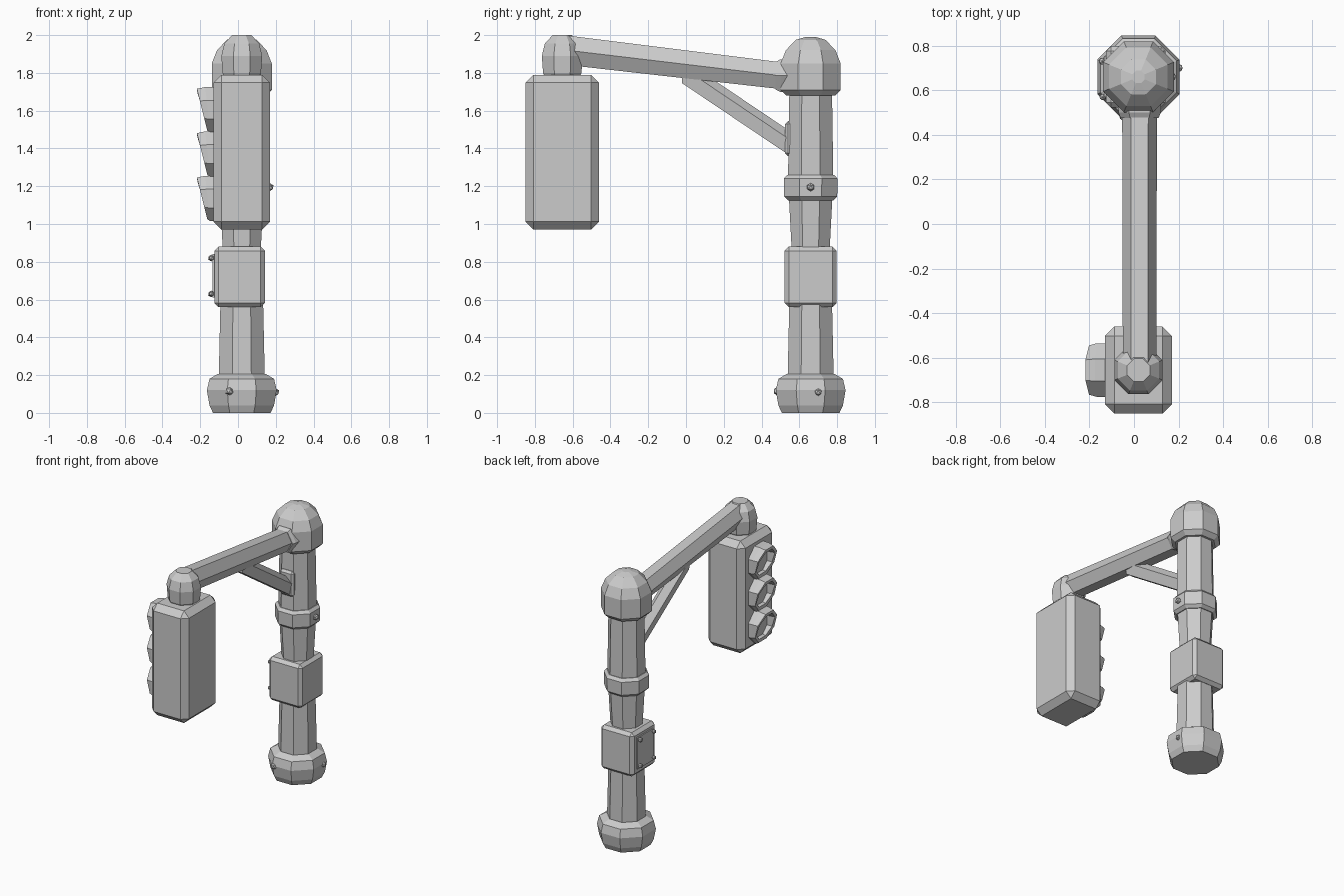
import bpy, bmesh, math
from mathutils import Vector, Matrix

old = bpy.data.objects.get("Cube")
if old:
    bpy.data.objects.remove(old, do_unlink=True)

grey = bpy.data.materials.new("plain_grey")
grey.use_nodes = True
GREY = (0.6, 0.6, 0.6, 1)
grey.diffuse_color = GREY
grey.node_tree.nodes["Principled BSDF"].inputs["Base Color"].default_value = GREY

PX, PY = 0.02, 0.66      # pole axis
LY = -0.655              # signal head centre


def finish(name, bm):
    bmesh.ops.recalc_face_normals(bm, faces=bm.faces)
    mesh = bpy.data.meshes.new(name)
    bm.to_mesh(mesh)
    bm.free()
    mesh.materials.append(grey)
    obj = bpy.data.objects.new(name, mesh)
    bpy.context.collection.objects.link(obj)
    return obj


def loft(name, rings):
    """Skin a list of equally sized point rings and cap both ends."""
    bm = bmesh.new()
    loops = [[bm.verts.new(p) for p in ring] for ring in rings]
    for a, b in zip(loops, loops[1:]):
        for i in range(len(a)):
            j = (i + 1) % len(a)
            bm.faces.new((a[i], a[j], b[j], b[i]))
    bm.faces.new(loops[0])
    bm.faces.new(loops[-1])
    return finish(name, bm)


def turned(name, x, y, profile, sides=8, turn=0.5):
    """Faceted turned part from (radius, height) pairs."""
    angles = [math.tau * (i + turn) / sides for i in range(sides)]
    return loft(name, [[(x + r * math.cos(a), y + r * math.sin(a), z)
                        for a in angles] for r, z in profile])


def box(name, low, high, bevel=0.0):
    low, high = Vector(low), Vector(high)
    bm = bmesh.new()
    bmesh.ops.create_cube(bm, size=1)
    size = high - low
    bmesh.ops.transform(bm, verts=bm.verts, matrix=Matrix.Translation((low + high) / 2)
                        @ Matrix.Diagonal((*size, 1)))
    if bevel:
        bmesh.ops.bevel(bm, geom=bm.edges[:], offset=bevel, segments=1, affect='EDGES')
    return finish(name, bm)


def knob(name, centre, radius):
    bm = bmesh.new()
    bmesh.ops.create_icosphere(bm, subdivisions=1, radius=radius,
                               matrix=Matrix.Translation(centre))
    return finish(name, bm)


# Pole, from the ground up
turned("pole_base", PX, PY, [(0.165, 0), (0.185, 0.04), (0.2, 0.12), (0.185, 0.18), (0.14, 0.205)])
turned("lower_pole", PX, PY, [(0.132, 0.18), (0.122, 0.6)])
turned("middle_pole", PX, PY, [(0.108, 0.85), (0.125, 1.15)])
turned("upper_pole", PX, PY, [(0.13, 1.22), (0.122, 1.72)])
turned("pole_collar", PX, PY, [(0.13, 1.125), (0.152, 1.145), (0.154, 1.24), (0.135, 1.26)])
turned("pole_cap", PX, PY, [(0.14, 1.68), (0.172, 1.71), (0.172, 1.85),
                            (0.142, 1.92), (0.085, 1.975), (0.03, 1.99)])

# Control box wrapped around the pole
box("control_box", (PX - 0.145, PY - 0.138, 0.56), (PX + 0.122, PY + 0.138, 0.88), 0.022)
box("control_box_door", (-0.134, 0.57, 0.61), (-0.125, 0.75, 0.84))
for i, z in enumerate((0.63, 0.82)):
    knob(f"door_bolt_{i + 1}", (-0.142, 0.73, z), 0.018)
    knob(f"door_hinge_{i + 1}", (-0.14, 0.57, z), 0.016)

# Small bolts on base and collar
knob("base_front_bolt", (-0.045, 0.485, 0.115), 0.024)
knob("base_side_bolt", (0.2, 0.7, 0.11), 0.02)
knob("collar_bolt", (0.168, 0.66, 1.195), 0.022)

# Arm: six-sided bar sloping down to the pole cap
hexagon = [math.tau * i / 6 for i in range(6)]


def arm_ring(y, z, wide, high):
    return [(PX + 0.005 + wide * math.cos(a), y, z + high * math.sin(a)) for a in hexagon]


loft("arm", [arm_ring(-0.63, 1.92, 0.075, 0.09), arm_ring(0.53, 1.782, 0.078, 0.082)])
loft("arm_socket", [arm_ring(0.475, 1.785, 0.085, 0.085), arm_ring(0.5, 1.785, 0.095, 0.1),
                    arm_ring(0.6, 1.785, 0.1, 0.1)])


# Diagonal brace with a ridged top, and its bracket
def brace_ring(y, z):
    outline = ((-0.045, 0.02), (0, 0.065), (0.045, 0.02), (0.03, -0.065), (-0.03, -0.065))
    return [(PX + dx, y, z + dz) for dx, dz in outline]


loft("brace", [brace_ring(-0.02, 1.81), brace_ring(0.56, 1.42)])
box("brace_bracket", (PX - 0.055, 0.525, 1.36), (PX + 0.055, 0.6, 1.545), 0.015)

# Signal head hanging from the arm's end
turned("arm_elbow", PX, LY, [(0.092, 1.76), (0.11, 1.8), (0.117, 1.89), (0.1, 1.955), (0.055, 2.0)])
box("signal_housing", (-0.13, -0.85, 0.97), (0.17, -0.46, 1.79), 0.042)


# Hooded lamps, deeper at the top than at the bottom
def hood_ring(z, radius, depth, tilt):
    ring = []
    for i in range(8):
        a = math.tau * (i + 0.5) / 8
        ring.append((depth - tilt * math.sin(a), LY + radius * math.cos(a),
                     z + radius * math.sin(a)))
    return ring


for label, z in (("top", 1.605), ("middle", 1.37), ("bottom", 1.135)):
    loft(f"{label}_lamp_hood", [hood_ring(z, 0.13, -0.11, 0), hood_ring(z, 0.13, -0.16, 0.015),
                                hood_ring(z, 0.12, -0.19, 0.03), hood_ring(z, 0.097, -0.187, 0.03),
                                hood_ring(z, 0.09, -0.138, 0)])
